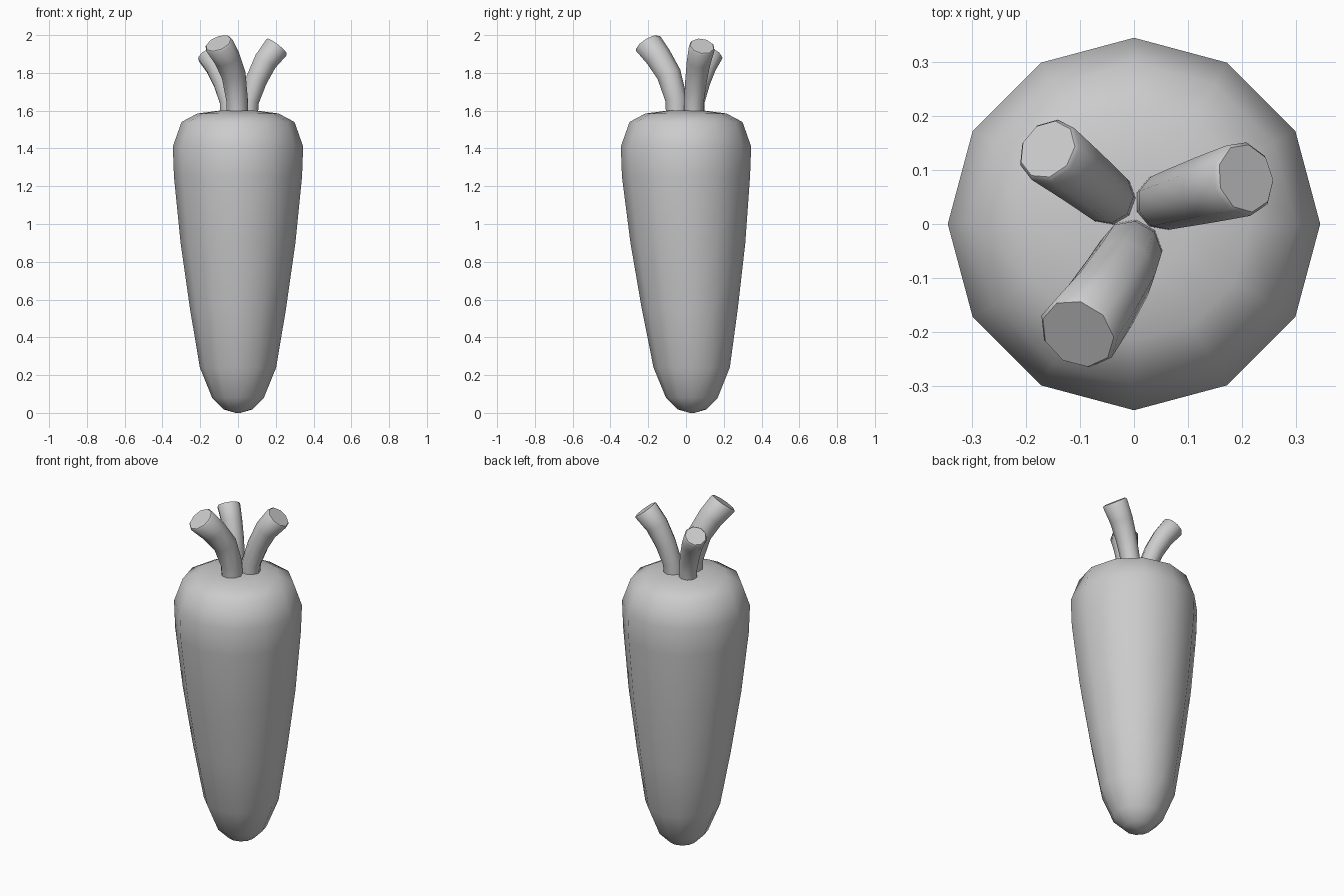
import bpy, bmesh, math
from mathutils import Vector

if "Cube" in bpy.data.objects:
    bpy.data.objects.remove(bpy.data.objects["Cube"])


def loft(name, rings, sides, angle):
    """Skin rings of (centre, normal, radius) and cap both ends."""
    bm = bmesh.new()
    loops = []
    for c, n, r in rings:
        q = Vector((0, 0, 1)).rotation_difference(Vector(n))
        loops.append([bm.verts.new(Vector(c) + q @ Vector((
            r * math.cos(2 * math.pi * i / sides),
            r * math.sin(2 * math.pi * i / sides), 0))) for i in range(sides)])
    for a, b in zip(loops, loops[1:]):
        for i in range(sides):
            j = (i + 1) % sides
            bm.faces.new((a[i], a[j], b[j], b[i]))
    bm.faces.new(loops[0][::-1])
    bm.faces.new(loops[-1])
    me = bpy.data.meshes.new(name)
    bm.to_mesh(me)
    bm.free()
    ob = bpy.data.objects.new(name, me)
    bpy.context.collection.objects.link(ob)
    bpy.ops.object.select_all(action='DESELECT')
    ob.select_set(True)
    bpy.context.view_layer.objects.active = ob
    bpy.ops.object.shade_smooth_by_angle(angle=math.radians(angle))
    return ob


# Root: z, radius, sideways drift of the tip in y
profile = [(0.0, 0.012, 0.032), (0.018, 0.075, 0.032), (0.08, 0.137, 0.031),
           (0.24, 0.202, 0.03), (0.55, 0.254, 0.02), (0.9, 0.304, 0.01),
           (1.25, 0.339, 0.0), (1.41, 0.345, 0.0), (1.54, 0.299, 0.0),
           (1.585, 0.215, 0.0), (1.6, 0.1, 0.0), (1.6, 0.02, 0.0)]
loft("carrot_root", [((0, y, z), (0, 0, 1), r) for z, r, y in profile], 12, 60)


# Cut leaf stalks: path points, radii, direction of the cut end
def stalk(name, pts, radii, end):
    pts = [Vector(p) for p in pts]
    end = Vector(end).normalized()
    rings = []
    for i, (p, r) in enumerate(zip(pts, radii)):
        if i == 0:
            n = Vector((0, 0, 1))
        elif i == len(pts) - 1:
            n = end
        else:
            n = (pts[i + 1] - pts[i - 1]).normalized()
        rings.append((p, n, r))
    # small softened rim
    tip, n, r = rings.pop()
    rings += [(tip - end * 0.008, n, r), (tip, n, r - 0.006)]
    loft(name, rings, 9, 50)


stalk("stalk_front",
      [(-0.005, -0.048, 1.56), (-0.007, -0.052, 1.66), (-0.025, -0.09, 1.79),
       (-0.06, -0.145, 1.88), (-0.104, -0.203, 1.957)],
      [0.058, 0.059, 0.066, 0.071, 0.077], (-0.34, -0.5, 0.8))
stalk("stalk_right",
      [(0.052, 0.04, 1.56), (0.058, 0.042, 1.65), (0.095, 0.053, 1.76),
       (0.143, 0.067, 1.86), (0.207, 0.085, 1.942)],
      [0.052, 0.053, 0.058, 0.064, 0.07], (0.6, 0.15, 0.78))
stalk("stalk_back",
      [(-0.045, 0.047, 1.56), (-0.05, 0.05, 1.65), (-0.08, 0.075, 1.75),
       (-0.115, 0.103, 1.83), (-0.16, 0.138, 1.902)],
      [0.05, 0.05, 0.054, 0.058, 0.063], (-0.45, 0.37, 0.8))
